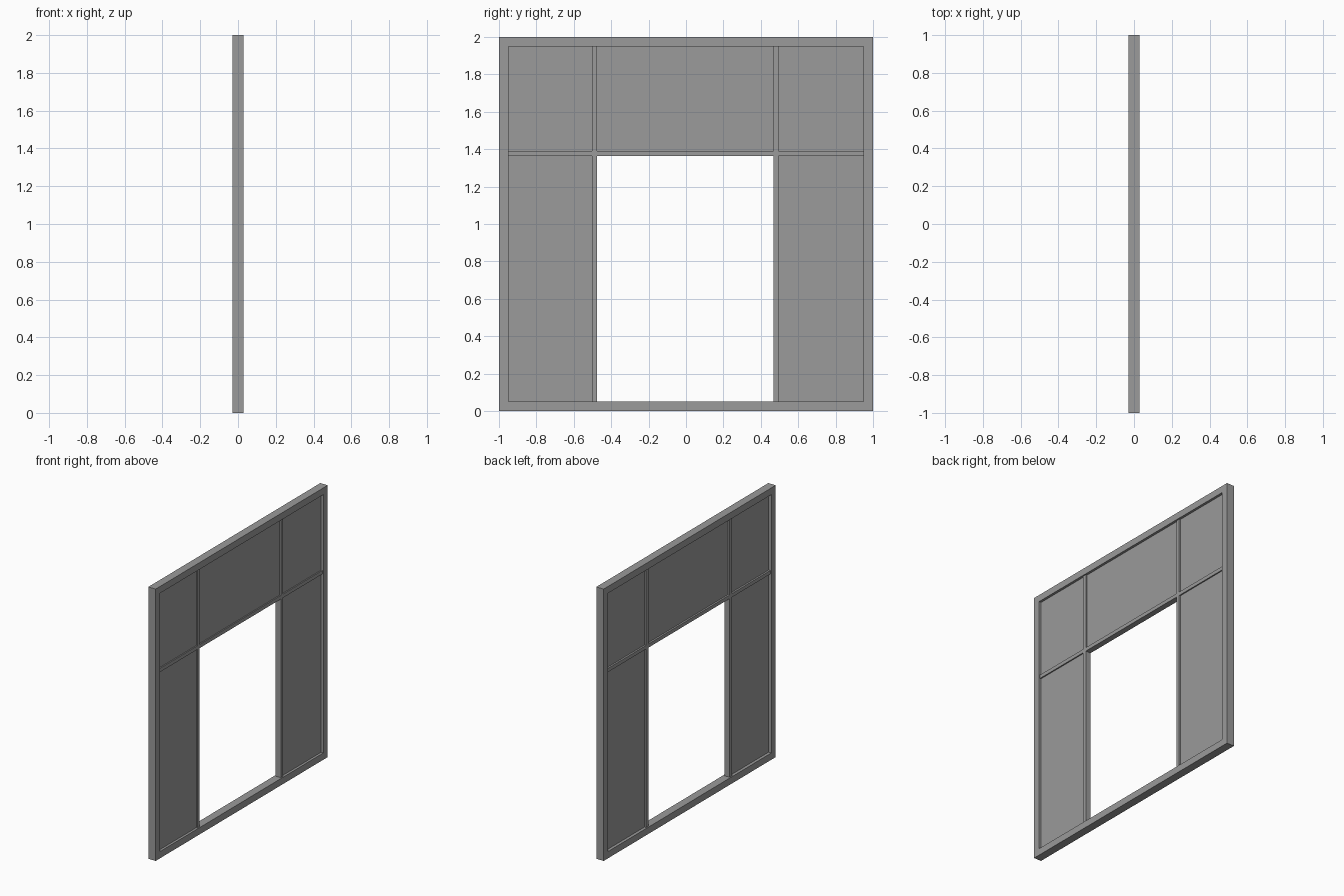
import bpy

if "Cube" in bpy.data.objects:
    bpy.data.objects.remove(bpy.data.objects["Cube"])

HALF = 0.03                       # half thickness of the outer frame
BAR = 0.021                       # half thickness of the thinner inner bars
IN, TOP, BOT = 0.95, 1.95, 0.05   # inner limits of the outer frame
ML = (-0.502, -0.475)             # left mullion
MR = (0.467, 0.494)               # right mullion
TZ = (1.363, 1.390)               # transom heights
PANEL_X = (-0.008, 0.012)         # recessed panel thickness

# Dark grey paint
paint = bpy.data.materials.new("dark_grey")
paint.diffuse_color = (0.325, 0.325, 0.325, 1)
paint.use_nodes = True
paint.node_tree.nodes["Principled BSDF"].inputs["Base Color"].default_value = paint.diffuse_color


def box(name, x, y, z):
    bpy.ops.mesh.primitive_cube_add(
        size=1, location=[(a + b) / 2 for a, b in (x, y, z)])
    ob = bpy.context.object
    ob.name = name
    ob.scale = [b - a for a, b in (x, y, z)]
    bpy.ops.object.transform_apply(location=False, rotation=False, scale=True)
    ob.data.materials.append(paint)
    return ob


FX, BX = (-HALF, HALF), (-BAR, BAR)

# Outer frame
box("bottom_rail", FX, (-1, 1), (0, BOT))
box("top_rail", FX, (-1, 1), (TOP, 2))
for side, y in (("left", (-1, -IN)), ("right", (IN, 1))):
    box(side + "_stile", FX, y, (BOT, TOP))

# Vertical mullions beside the doorway
for side, y in (("left", ML), ("right", MR)):
    box(side + "_mullion", BX, y, (BOT, TOP))

# Transom segments and recessed panels, leaving the doorway open
bays = (("left", (-IN, ML[0])), ("middle", (ML[1], MR[0])), ("right", (MR[1], IN)))
for bay, y in bays:
    box(bay + "_transom", BX, y, TZ)
    box(bay + "_upper_panel", PANEL_X, y, (TZ[1], TOP))
    if bay != "middle":
        box(bay + "_lower_panel", PANEL_X, y, (BOT, TZ[0]))
